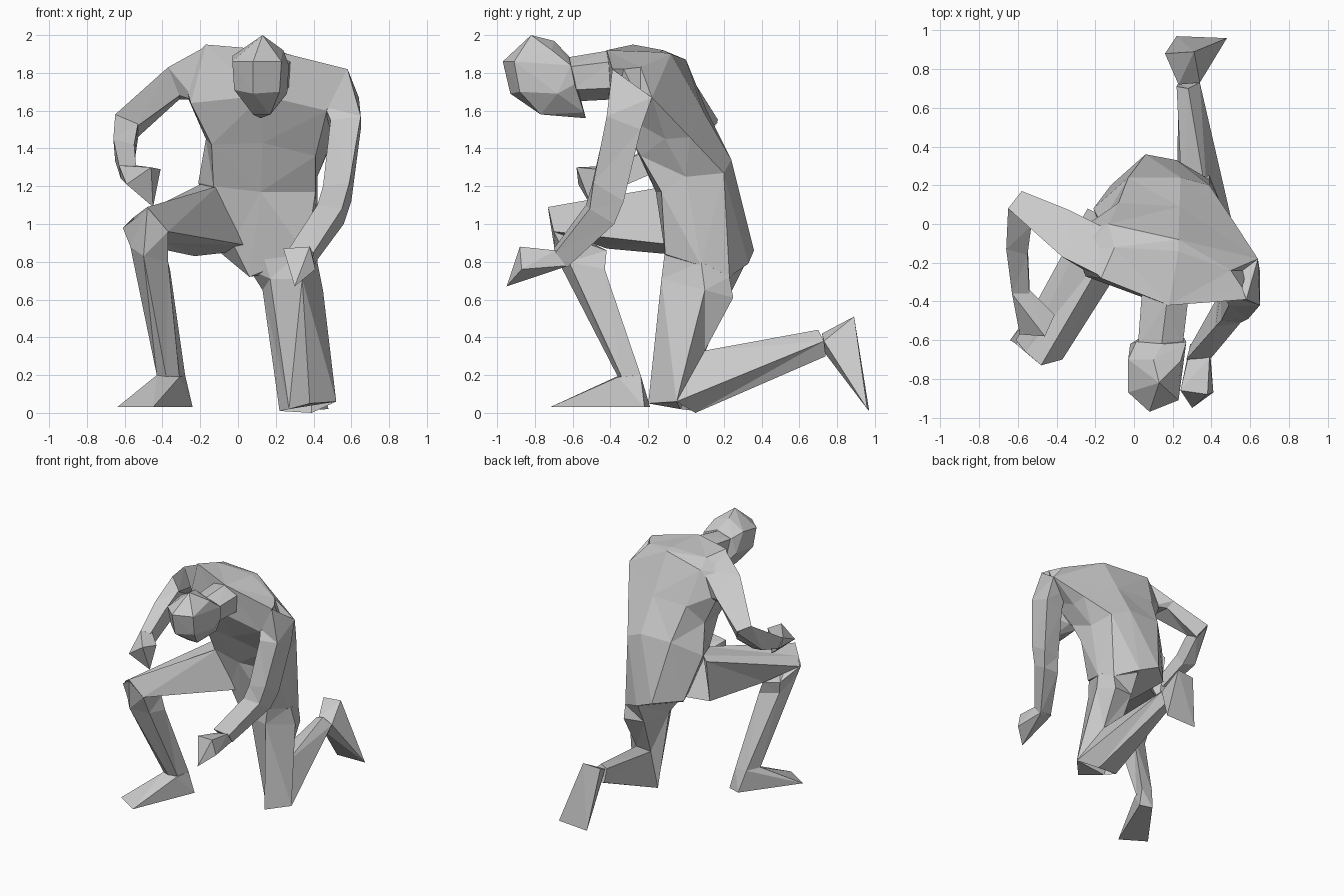
import bpy, bmesh

stone = bpy.data.materials.new("stone_grey")
stone.diffuse_color = (0.6, 0.6, 0.6, 1)


def finish(name, bm):
    bmesh.ops.recalc_face_normals(bm, faces=bm.faces)
    mesh = bpy.data.meshes.new(name)
    bm.to_mesh(mesh)
    bm.free()
    mesh.materials.append(stone)
    bpy.context.collection.objects.link(bpy.data.objects.new(name, mesh))


def loft(name, *rings):
    """Skin a chain of matching point rings and cap both ends."""
    bm = bmesh.new()
    loops = [[bm.verts.new(p) for p in ring] for ring in rings]
    n = len(loops[0])
    for a, b in zip(loops, loops[1:]):
        for i in range(n):
            j = (i + 1) % n
            bm.faces.new((a[i], a[j], b[j], b[i]))
    bm.faces.new(loops[0])
    bm.faces.new(loops[-1])
    bmesh.ops.triangulate(bm, faces=bm.faces)
    finish(name, bm)


def hull(name, *points):
    """Faceted convex block around the given corners."""
    bm = bmesh.new()
    for p in points:
        bm.verts.new(p)
    bmesh.ops.convex_hull(bm, input=bm.verts)
    loose = [v for v in bm.verts if not v.link_faces]
    bmesh.ops.delete(bm, geom=loose, context='VERTS')
    finish(name, bm)


# Bent torso: pelvis, waist, ribs, chest, shoulders
loft("torso",
     [(.06, -.05, .72), (.36, -.11, .84), (.42, .08, .78), (.39, .23, .72),
      (.22, .33, .79), (.06, .36, .86), (-.12, .20, .87), (-.03, -.06, .90)],
     [(.12, -.16, 1.17), (.41, -.13, 1.17), (.42, .00, 1.25), (.39, .20, 1.27),
      (.24, .24, 1.34), (-.03, .24, 1.34), (-.21, .08, 1.22), (-.13, -.12, 1.20)],
     [(.13, -.28, 1.43), (.41, -.24, 1.36), (.50, -.11, 1.45), (.51, .02, 1.46),
      (.235, .09, 1.60), (-.08, .11, 1.60), (-.17, .00, 1.45), (-.14, -.22, 1.42)],
     [(.13, -.41, 1.68), (.47, -.38, 1.60), (.58, -.24, 1.64), (.64, -.18, 1.67),
      (.23, -.08, 1.90), (-.13, .00, 1.87), (-.28, -.03, 1.70), (-.25, -.27, 1.64)],
     [(.18, -.42, 1.92), (.58, -.39, 1.82), (.56, -.33, 1.82), (.50, -.24, 1.83),
      (.23, -.14, 1.91), (-.10, -.12, 1.92), (-.30, -.14, 1.82), (-.17, -.28, 1.95)])

# Neck and bowed head
loft("neck",
     [(.04, -.36, 1.88), (.17, -.40, 1.92), (.28, -.39, 1.86), (.27, -.39, 1.72), (.08, -.38, 1.66)],
     [(.02, -.63, 1.85), (.14, -.64, 1.88), (.25, -.64, 1.83), (.24, -.60, 1.71), (.05, -.57, 1.65)])
hull("head",
     (.13, -.82, 2.0), (.10, -.70, 1.97), (.24, -.71, 1.92), (-.03, -.70, 1.89),
     (.01, -.61, 1.86), (.15, -.62, 1.89), (.27, -.61, 1.84), (.26, -.59, 1.74),
     (-.03, -.87, 1.86), (.08, -.97, 1.86), (.23, -.91, 1.86), (.22, -.88, 1.70),
     (.08, -.93, 1.69), (-.02, -.84, 1.71), (-.02, -.62, 1.74), (.26, -.68, 1.69),
     (.08, -.77, 1.58), (.17, -.77, 1.58), (.12, -.53, 1.56), (.18, -.54, 1.59))

# Right arm, elbow raised and hand on the knee
loft("right_upper_arm",
     [(-.17, -.27, 1.94), (-.13, -.03, 1.86), (-.20, -.02, 1.66), (-.22, -.26, 1.65)],
     [(-.37, -.17, 1.83), (-.33, .07, 1.71), (-.31, .02, 1.66), (-.31, -.17, 1.68)],
     [(-.65, .08, 1.58), (-.58, .17, 1.55), (-.53, .10, 1.46), (-.53, -.01, 1.52)])
loft("right_forearm",
     [(-.65, .08, 1.58), (-.53, -.01, 1.53), (-.53, .10, 1.45), (-.58, .17, 1.54)],
     [(-.66, -.13, 1.45), (-.55, -.16, 1.42), (-.55, -.08, 1.31), (-.65, -.06, 1.33)],
     [(-.63, -.36, 1.31), (-.54, -.36, 1.31), (-.54, -.31, 1.21), (-.62, -.31, 1.24)])
hull("right_hand",
     (-.63, -.36, 1.31), (-.54, -.34, 1.31), (-.41, -.47, 1.29), (-.46, -.58, 1.30),
     (-.59, -.57, 1.21), (-.45, -.50, 1.09), (-.62, -.34, 1.24), (-.54, -.34, 1.17))

# Left arm hanging, forearm reaching forward
loft("left_arm",
     [(.58, -.39, 1.82), (.64, -.18, 1.67), (.49, -.20, 1.62), (.46, -.37, 1.62)],
     [(.65, -.42, 1.57), (.65, -.24, 1.50), (.49, -.26, 1.48), (.49, -.42, 1.55)],
     [(.59, -.49, 1.22), (.60, -.33, 1.12), (.45, -.35, 1.12), (.45, -.50, 1.20)],
     [(.55, -.51, 1.08), (.56, -.38, 1.00), (.43, -.38, 1.00), (.42, -.53, 1.10)],
     [(.40, -.69, .85), (.39, -.63, .77), (.29, -.63, .79), (.27, -.70, .87)])
hull("left_hand",
     (.39, -.69, .86), (.39, -.62, .78), (.29, -.62, .79), (.28, -.69, .84),
     (.24, -.86, .87), (.38, -.88, .88), (.41, -.87, .76), (.30, -.95, .67))

# Left leg, kneeling
loft("left_thigh",
     [(.06, -.02, .76), (.12, -.08, .88), (.35, -.11, .87), (.42, .08, .80), (.39, .23, .72), (.22, .31, .78)],
     [(.13, .03, .65), (.17, -.08, .71), (.34, -.13, .71), (.45, .10, .65), (.39, .25, .61), (.22, .23, .62)],
     [(.22, .05, .01), (.27, -.03, .02), (.38, -.20, .05), (.52, -.05, .06), (.38, .10, .33), (.25, .10, .32)])
loft("left_shin",
     [(.22, .05, .01), (.39, .05, .0), (.52, -.05, .06), (.38, .10, .33), (.25, .10, .32)],
     [(.23, .73, .31), (.30, .74, .30), (.34, .73, .38), (.28, .70, .44), (.22, .71, .42)])
hull("left_foot",
     (.23, .72, .42), (.25, .74, .31), (.34, .73, .38), (.16, .88, .50),
     (.31, .89, .51), (.22, .97, .01), (.48, .96, .02))

# Right leg, foot planted in front
loft("right_thigh",
     [(-.24, .08, 1.18), (-.20, .06, 1.21), (-.11, -.10, 1.20), (.03, -.07, .89), (-.05, .10, .85), (-.23, .02, .83)],
     [(-.61, -.60, .98), (-.56, -.66, 1.03), (-.48, -.73, 1.09), (-.37, -.70, .96), (-.38, -.50, .90), (-.42, -.42, .87)])
loft("right_shin",
     [(-.61, -.62, .98), (-.48, -.73, 1.08), (-.37, -.70, .96), (-.40, -.42, .86), (-.53, -.46, .88)],
     [(-.57, -.62, .88), (-.50, -.69, .83), (-.37, -.62, .80), (-.36, -.43, .76), (-.51, -.48, .78)],
     [(-.43, -.35, .20), (-.38, -.36, .19), (-.31, -.34, .19), (-.28, -.24, .20), (-.38, -.24, .20)])
hull("right_foot",
     (-.43, -.35, .20), (-.31, -.36, .19), (-.28, -.24, .20), (-.38, -.24, .20),
     (-.64, -.60, .03), (-.45, -.72, .03), (-.24, -.22, .03), (-.34, -.19, .03))
